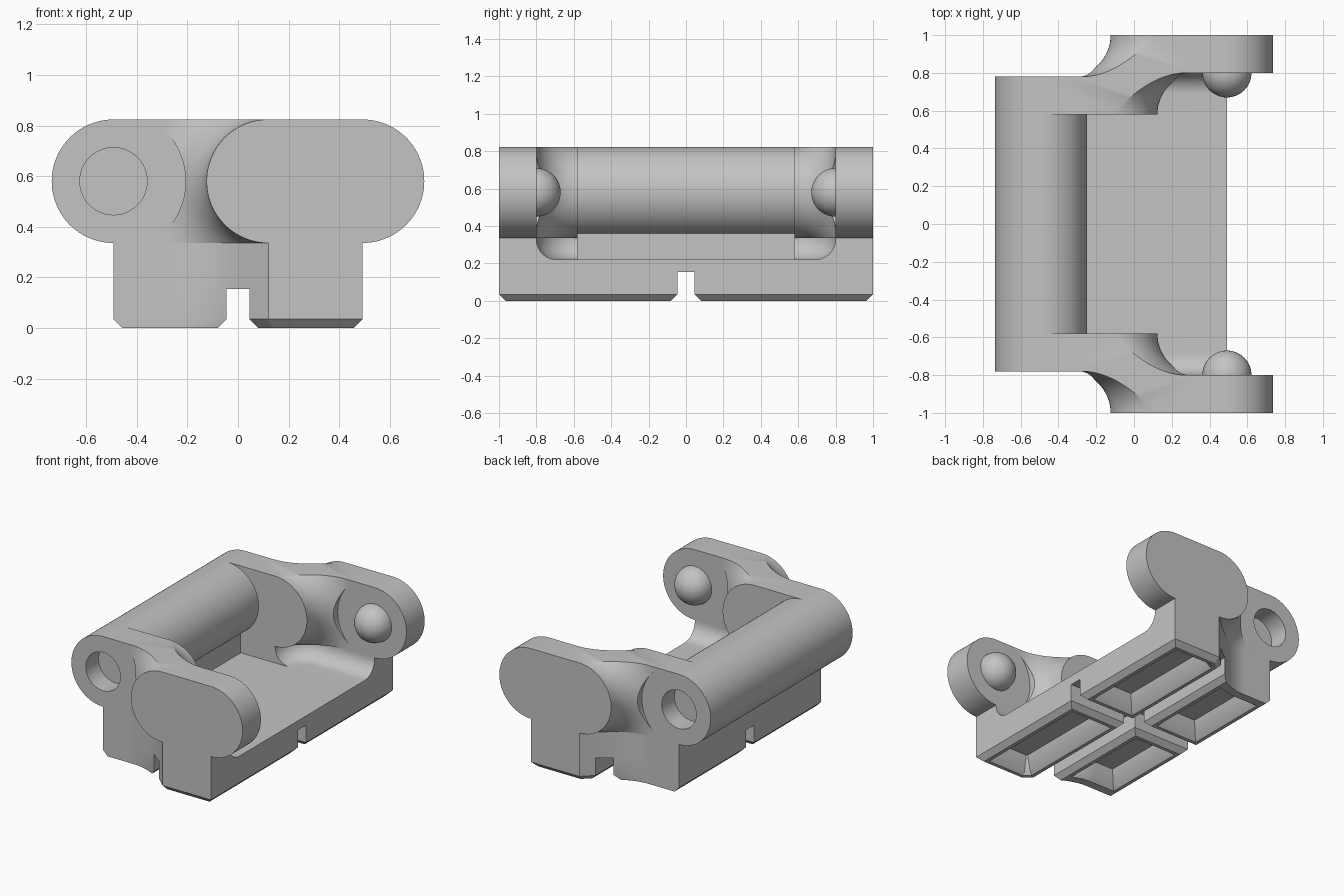
import bpy, bmesh
from math import sin, cos, pi, sqrt, hypot
from mathutils import Matrix

cube = bpy.data.objects.get("Cube")
if cube:
    bpy.data.objects.remove(cube)

grey = bpy.data.materials.new("steel_grey")
grey.use_nodes = True
colour = (0.55, 0.55, 0.55, 1)
grey.diffuse_color = colour
grey.node_tree.nodes["Principled BSDF"].inputs["Base Color"].default_value = colour

PIN_X, PIN_Z, R = 0.492, 0.58, 0.244  # pin axis and end radius
END_X, FLARE = 0.12, 0.22             # rounded ear end and its fillet
ARM_IN, ARM_OUT, EAR_IN = 0.58, 0.78, 0.8
SLOT, SLOT_Z, TOP_Z = 0.045, 0.155, 0.34


def add(name, bm):
    bmesh.ops.recalc_face_normals(bm, faces=bm.faces)
    mesh = bpy.data.meshes.new(name)
    bm.to_mesh(mesh)
    bm.free()
    mesh.materials.append(grey)
    obj = bpy.data.objects.new(name, mesh)
    bpy.context.collection.objects.link(obj)
    return obj


def loft(name, rows):
    """Closed skin through rows of equal point count, capped at both ends."""
    bm = bmesh.new()
    rings = [[bm.verts.new(p) for p in row] for row in rows]
    n = len(rings[0])
    for a, b in zip(rings, rings[1:]):
        for i in range(n):
            j = (i + 1) % n
            bm.faces.new((a[i], a[j], b[j], b[i]))
    bm.faces.new(rings[0])
    bm.faces.new(rings[-1])
    return add(name, bm)


def along_y(profile, y0, y1):
    return [[(x, y, z) for x, z in profile] for y in (y0, y1)]


def arc(cx, cz, r, a0, a1, n):
    return [(cx + r * cos(a0 + (a1 - a0) * i / n),
             cz + r * sin(a0 + (a1 - a0) * i / n)) for i in range(n + 1)]


def disc(x, r, n=96):
    return arc(x, PIN_Z, r, 0, 2 * pi, n)[:-1]


def box(name, x0, x1, y0, y1, z0, z1):
    return loft(name, along_y([(x0, z0), (x1, z0), (x1, z1), (x0, z1)], y0, y1))


def cut(obj, cutters):
    for c in cutters:
        c.hide_render = True
        mod = obj.modifiers.new("cut", 'BOOLEAN')
        mod.operation, mod.solver, mod.object = 'DIFFERENCE', 'EXACT', c
    graph = bpy.context.evaluated_depsgraph_get()
    mesh = bpy.data.meshes.new_from_object(obj.evaluated_get(graph))
    obj.modifiers.clear()
    obj.data = mesh
    for c in cutters:
        bpy.data.objects.remove(c)


def mirror_y(obj, name):
    twin = obj.copy()
    twin.data = obj.data.copy()
    twin.name = name
    twin.data.transform(Matrix.Diagonal((1, -1, 1, 1)))
    twin.data.flip_normals()
    bpy.context.collection.objects.link(twin)
    return twin


# Arm: long rounded slab, flared from the bar end out to the ear
slab = (arc(PIN_X, PIN_Z, R, -pi / 2, pi / 2, 48)
        + arc(-PIN_X, PIN_Z, R, pi / 2, 3 * pi / 2, 48))
arm = loft("left_arm", along_y(slab, ARM_IN, 1))

flare_rows = []
for i in range(17):
    a = pi / 2 * i / 16
    flare_rows.append((1 - FLARE * cos(a), R + FLARE * (1 - sin(a))))
flare_rows.append((1.1, R))
rows = []
for y, r in flare_rows:
    edge = arc(END_X, PIN_Z, r, pi / 2, 3 * pi / 2, 40)
    prof = [(-1.2, 1.3), (END_X, 1.3)] + edge + [(END_X, -0.1), (-1.2, -0.1)]
    rows.append([(x, y, z) for x, z in prof])
outer_void = loft("outer_void", rows)
# the inner side is the outer side turned half round
turn = ARM_IN + 1
inner_void = loft("inner_void", [[(-x, turn - y, z) for x, y, z in r] for r in rows])
outer_clear = loft("outer_clear", along_y(disc(-PIN_X, 0.285), ARM_OUT, 1.1))
inner_clear = loft("inner_clear", along_y(disc(PIN_X, 0.285), 0.4, EAR_IN))
socket = loft("socket", along_y(disc(-PIN_X, 0.133, 48), 0.64, 0.9))
cut(arm, [outer_void, inner_void, outer_clear, inner_clear, socket])

# Round bar joining the arms, with a short web to the base
bar = loft("cross_bar", along_y(disc(-PIN_X, R), -ARM_IN, ARM_IN))
web = box("bar_web", -PIN_X, -0.385, -ARM_IN, ARM_IN, 0.3, 0.36)


# Base outline: follows the lower edge of the flare from bar to ear
def outer_y(x):
    r = hypot(x - END_X, R)
    if x >= END_X:
        return 1.0
    if r >= R + FLARE:
        return ARM_OUT
    return 1 - sqrt(FLARE ** 2 - (R + FLARE - r) ** 2)


def edge_points(x0, x1, d=0, front=0):
    """Outer edge from x0 to x1, drawn in by d at the ends and front in y."""
    start, end = x0 + d, min(x1 - d, END_X + 0.4 * d)
    pts = []
    for i in range(33):
        x = start + (end - start) * i / 32
        pts.append((x, outer_y(x - 0.4 * d) - front))
    if x1 > END_X:
        pts.append((x1 - d, 1 - front))
    return pts


side = edge_points(-PIN_X, PIN_X)
plan = side + [(x, -y) for x, y in reversed(side)]
base = loft("base", [[(x, y, z) for x, y in plan] for z in (SLOT_Z, TOP_Z)])

# Pocket in the base, with a rounded floor edge under the ears
FLOOR, ROUND = 0.22, 0.11
rows = []
for i in range(11):
    a = pi / 2 * i / 10
    d = ROUND * (1 - sin(a))
    z = FLOOR + ROUND * (1 - cos(a))
    corner = arc(FLARE - END_X, EAR_IN - FLARE, FLARE - d, pi, pi / 2, 12)
    half = corner + [(0.9, EAR_IN - d)]
    rows.append([(x, y, z) for x, y in half]
                + [(x, -y, z) for x, y in reversed(half)])
rows.append([(x, y, 0.6) for x, y, z in rows[-1]])
wide_pocket = loft("wide_pocket", rows)
mid_pocket = box("mid_pocket", -0.385, 0.9, -ARM_IN, ARM_IN, FLOOR, 0.6)
cut(base, [mid_pocket, wide_pocket])


# Four foot pads with chamfered rims and stepped hollows
CHAMFER = 0.035


def pad(name, x0, x1, chamfer_front):
    steps = [(0, SLOT_Z), (0, CHAMFER), (CHAMFER, 0), (0.06, 0),
             (0.085, 0.03), (0.115, 0.12)]
    rows = []
    for d, z in steps:
        front = d if chamfer_front or d > CHAMFER else 0
        plan = edge_points(x0, x1, d, front) + [(x1 - d, SLOT + d), (x0 + d, SLOT + d)]
        rows.append([(x, y, z) for x, y in plan])
    return loft(name, rows)


pads = [pad("left_bar_pad", -PIN_X, -SLOT, False),
        pad("left_ear_pad", SLOT, PIN_X, True)]

# Ball pin on the inner face of the ear
bm = bmesh.new()
bmesh.ops.create_uvsphere(bm, u_segments=48, v_segments=24, radius=0.13,
                          matrix=Matrix.Translation((PIN_X, EAR_IN, PIN_Z)))
ball = add("left_ball_pin", bm)

parts = [arm, ball] + pads
parts += [mirror_y(p, p.name.replace("left", "right")) for p in parts]
parts += [bar, web, base]

# Smooth curved faces, keep hard edges
bpy.ops.object.select_all(action='DESELECT')
for p in parts:
    p.select_set(True)
bpy.context.view_layer.objects.active = base
bpy.ops.object.shade_smooth_by_angle(angle=0.5)
